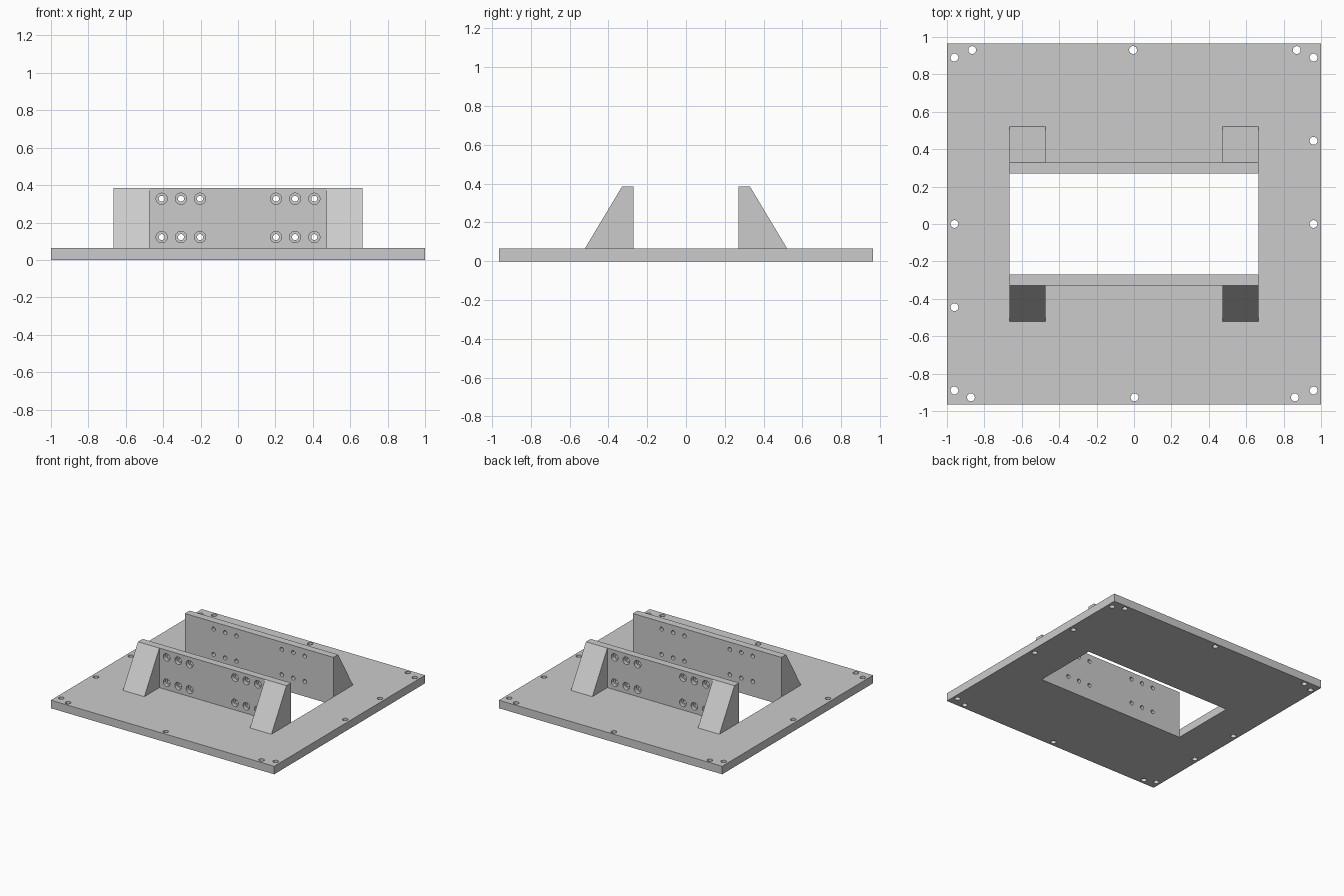
import bpy
import bmesh
from math import pi, radians
from mathutils import Matrix, Vector

if "Cube" in bpy.data.objects:
    bpy.data.objects.remove(bpy.data.objects["Cube"], do_unlink=True)

grey = bpy.data.materials.new("light grey")
grey.use_nodes = True
grey.diffuse_color = (0.6, 0.6, 0.6, 1)
grey.node_tree.nodes["Principled BSDF"].inputs["Base Color"].default_value = grey.diffuse_color

PLATE_X, PLATE_Y, PLATE_TOP = 1.0, 0.965, 0.065
OPEN_X, OPEN_Y = 0.665, 0.27
WALL_OUT, WALL_TOP = 0.33, 0.385
GUSSET_IN, GUSSET_FOOT = 0.473, 0.522


def finish(name, bm):
    bmesh.ops.recalc_face_normals(bm, faces=bm.faces[:])
    mesh = bpy.data.meshes.new(name)
    bm.to_mesh(mesh)
    bm.free()
    mesh.materials.append(grey)
    ob = bpy.data.objects.new(name, mesh)
    bpy.context.collection.objects.link(ob)
    return ob


def box(name, lo, hi):
    lo, hi = Vector(lo), Vector(hi)
    bm = bmesh.new()
    bmesh.ops.create_cube(bm, size=1, matrix=Matrix.Translation((lo + hi) / 2)
                          @ Matrix.Diagonal((hi - lo).to_4d()))
    return finish(name, bm)


def drills(name, centres, radius, depth, along_y=False):
    bm = bmesh.new()
    turn = Matrix.Rotation(pi / 2 if along_y else 0, 4, "X")
    for c in centres:
        bmesh.ops.create_cone(bm, cap_ends=True, segments=24, radius1=radius,
                              radius2=radius, depth=depth,
                              matrix=Matrix.Translation(c) @ turn)
    return finish(name, bm)


def cut(ob, cutter):
    cutter.hide_render = True
    mod = ob.modifiers.new("cut", "BOOLEAN")
    mod.operation, mod.solver, mod.object = "DIFFERENCE", "EXACT", cutter
    bpy.ops.object.select_all(action="DESELECT")
    bpy.context.view_layer.objects.active = ob
    ob.select_set(True)
    bpy.ops.object.modifier_apply(modifier=mod.name)
    bpy.data.objects.remove(cutter, do_unlink=True)
    bpy.ops.object.shade_smooth_by_angle(angle=radians(30))


# Base plate with its opening and edge screw holes
plate = box("base_plate", (-PLATE_X, -PLATE_Y, 0), (PLATE_X, PLATE_Y, PLATE_TOP))
cut(plate, box("opening_cutter", (-OPEN_X, -OPEN_Y, -1), (OPEN_X, OPEN_Y, 1)))
edge = [(sx * 0.96, sy * 0.89, 0) for sx in (-1, 1) for sy in (-1, 1)]
edge += [(s * 0.96, y, 0) for s in (-1, 1) for y in (0, s * 0.445)]
edge += [(x, 0.93, 0) for x in (-0.865, -0.005, 0.87)]
edge += [(x, -0.927, 0) for x in (-0.872, 0.003, 0.86)]
cut(plate, drills("plate_hole_cutter", edge, 0.021, 1))

# Two upright walls, each with counterbored holes and two sloped gussets
for side, s in (("front", -1), ("back", 1)):
    ys = sorted((s * OPEN_Y, s * WALL_OUT))
    wall = box(side + "_wall", (-OPEN_X, ys[0], PLATE_TOP), (OPEN_X, ys[1], WALL_TOP))
    holes = [(sx * x, s * WALL_OUT, z) for sx in (-1, 1)
             for x in (0.203, 0.305, 0.408) for z in (0.122, 0.327)]
    cut(wall, drills("bolt_hole_cutter", holes, 0.016, 0.3, True))
    cut(wall, drills("counterbore_cutter", holes, 0.03, 0.06, True))

    for hand, sx in (("right", -1), ("left", 1)):
        bm = bmesh.new()
        profile = [(WALL_OUT, PLATE_TOP), (GUSSET_FOOT, PLATE_TOP), (WALL_OUT, WALL_TOP)]
        face = bm.faces.new([bm.verts.new((sx * GUSSET_IN, s * y, z)) for y, z in profile])
        new = bmesh.ops.extrude_face_region(bm, geom=[face])["geom"]
        bmesh.ops.translate(bm, vec=(sx * (OPEN_X - GUSSET_IN), 0, 0),
                            verts=[v for v in new if isinstance(v, bmesh.types.BMVert)])
        finish(side + "_" + hand + "_gusset", bm)
